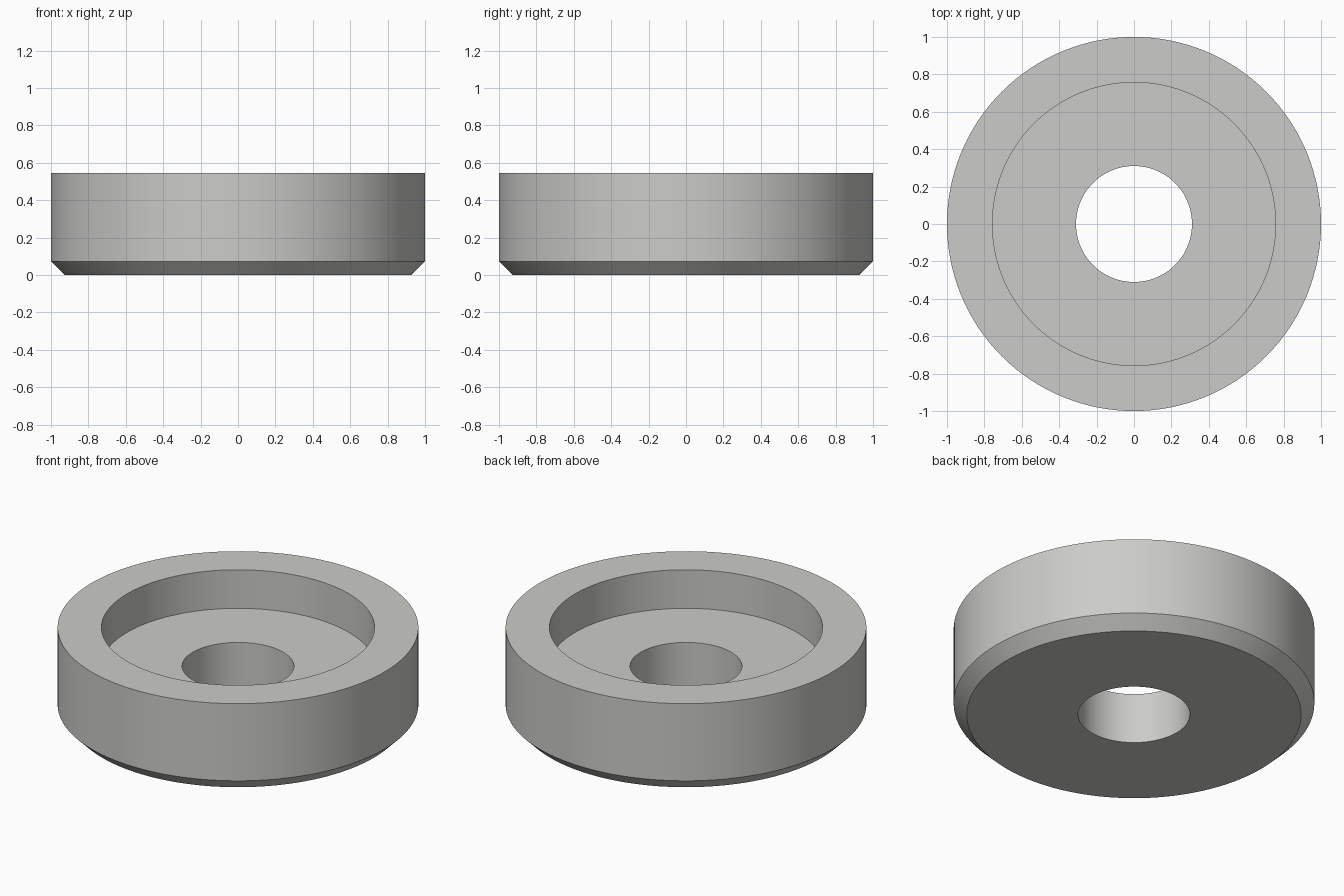
import bpy, bmesh, math

if "Cube" in bpy.data.objects:
    bpy.data.objects.remove(bpy.data.objects["Cube"])

SEGMENTS = 128

# Closed cross-section (radius, height), revolved around z
PROFILE = [
    (0.31, 0.0), (0.927, 0.0), (1.0, 0.073), (1.0, 0.545),
    (0.757, 0.545), (0.757, 0.309), (0.31, 0.309),
]


def revolve(name, profile, material):
    bm = bmesh.new()
    rings = []
    for i in range(SEGMENTS):
        a = 2 * math.pi * i / SEGMENTS
        rings.append([bm.verts.new((r * math.cos(a), r * math.sin(a), z))
                      for r, z in profile])
    n = len(profile)
    for i in range(SEGMENTS):
        here, following = rings[i], rings[(i + 1) % SEGMENTS]
        for j in range(n):
            k = (j + 1) % n
            bm.faces.new((here[j], following[j], following[k], here[k]))
    bmesh.ops.recalc_face_normals(bm, faces=bm.faces)
    mesh = bpy.data.meshes.new(name)
    bm.to_mesh(mesh)
    bm.free()
    mesh.materials.append(material)
    obj = bpy.data.objects.new(name, mesh)
    bpy.context.collection.objects.link(obj)
    # Round walls smooth, rims and chamfer crisp
    bpy.context.view_layer.objects.active = obj
    obj.select_set(True)
    bpy.ops.object.shade_smooth_by_angle(angle=math.radians(30))
    return obj


grey = bpy.data.materials.new("light grey")
grey.diffuse_color = (0.6, 0.6, 0.58, 1.0)
grey.use_nodes = True
grey.node_tree.nodes["Principled BSDF"].inputs["Base Color"].default_value = grey.diffuse_color

# Ring with a through hole, a top recess and a chamfered bottom edge
revolve("recessed_ring", PROFILE, grey)
